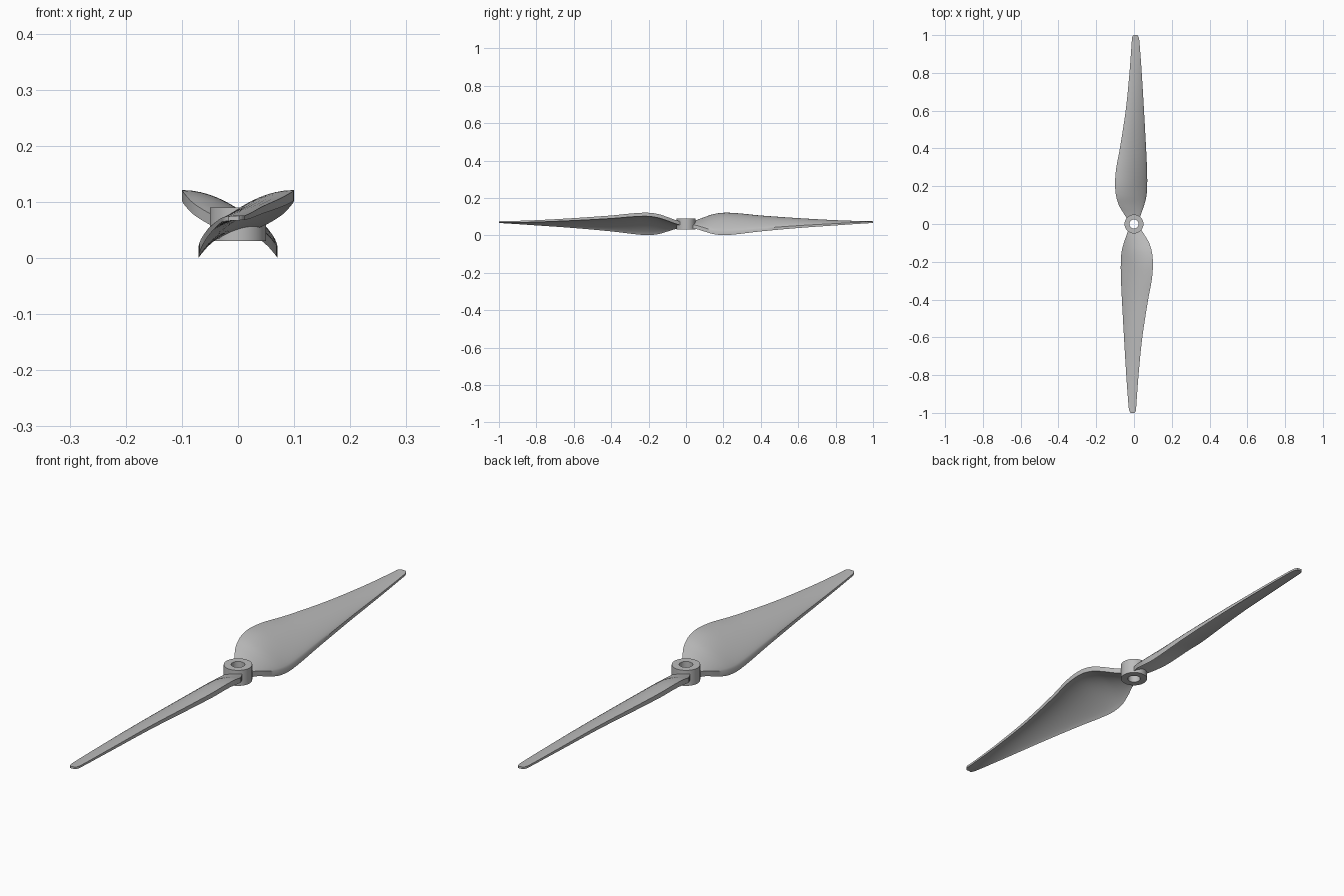
import bpy
import bmesh
import math
from mathutils import Vector

if "Cube" in bpy.data.objects:
    bpy.data.objects.remove(bpy.data.objects["Cube"], do_unlink=True)

# Single grey plastic colour
grey = bpy.data.materials.new("grey plastic")
colour = (0.5, 0.5, 0.5, 1.0)
grey.diffuse_color = colour
grey.use_nodes = True
grey.node_tree.nodes["Principled BSDF"].inputs["Base Color"].default_value = colour

# Blade stations: distance along blade, high edge x, low edge x,
# top of high edge, bottom of low edge, thickness
STATIONS = [
    (0.03, -0.038, 0.03, 0.074, 0.036, 0.02),
    (0.06, -0.057, 0.04, 0.083, 0.032, 0.02),
    (0.10, -0.08, 0.054, 0.098, 0.02, 0.02),
    (0.15, -0.095, 0.066, 0.114, 0.006, 0.02),
    (0.21, -0.1, 0.07, 0.121, 0.001, 0.019),
    (0.29, -0.095, 0.069, 0.117, 0.008, 0.018),
    (0.40, -0.075, 0.064, 0.106, 0.021, 0.016),
    (0.60, -0.044, 0.053, 0.092, 0.039, 0.013),
    (0.80, -0.024, 0.041, 0.081, 0.053, 0.01),
    (0.95, -0.013, 0.03, 0.076, 0.063, 0.008),
    (0.988, -0.01, 0.025, 0.076, 0.065, 0.008),
    (1.00, -0.002, 0.017, 0.075, 0.066, 0.008),
]
STEPS = 5
ACROSS = 14


def smooth_stations():
    """Pass a smooth curve through all station values."""
    rows = [Vector(s) for s in STATIONS]
    rows = [rows[0]] + rows + [rows[-1]]
    result = []
    for a, b, c, d in zip(rows, rows[1:], rows[2:], rows[3:]):
        for i in range(STEPS):
            t = i / STEPS
            result.append(b + (c - a) * (t / 2)
                          + (a * 2 - b * 5 + c * 4 - d) * (t * t / 2)
                          + (b * 3 - a - c * 3 + d) * (t ** 3 / 2))
    return result + [rows[-1]]


def section(station):
    """Closed loop of an arched blade section, top then underside."""
    y, high_x, low_x, high_z, low_z, thick = station
    top = []
    for i in range(ACROSS + 1):
        t = (i / ACROSS) ** 1.4
        x = low_x + (high_x - low_x) * t
        rise = math.sin(t * math.pi / 2) ** 0.8
        top.append(Vector((x, y, low_z + thick + (high_z - low_z - thick) * rise)))
    down = Vector((0, 0, thick))
    return top + [p - down for p in reversed(top)]


def add_object(name, bm):
    bmesh.ops.recalc_face_normals(bm, faces=bm.faces)
    mesh = bpy.data.meshes.new(name)
    bm.to_mesh(mesh)
    bm.free()
    mesh.materials.append(grey)
    obj = bpy.data.objects.new(name, mesh)
    bpy.context.collection.objects.link(obj)
    bpy.ops.object.select_all(action="DESELECT")
    obj.select_set(True)
    bpy.context.view_layer.objects.active = obj
    bpy.ops.object.shade_smooth_by_angle(angle=math.radians(35))
    return obj


def bridge(bm, first, second):
    for i in range(len(first)):
        j = (i + 1) % len(first)
        bm.faces.new((first[i], first[j], second[j], second[i]))


# Twisted, cambered blades, the second turned half way round
def build_blade(name, turn):
    bm = bmesh.new()
    loops = [[bm.verts.new((p.x * turn, p.y * turn, p.z)) for p in section(s)]
             for s in smooth_stations()]
    for first, second in zip(loops, loops[1:]):
        bridge(bm, first, second)
    # Close root and tip with strips
    for loop in (loops[0], loops[-1]):
        for i in range(ACROSS):
            bm.faces.new((loop[i], loop[i + 1], loop[-2 - i], loop[-1 - i]))
    return add_object(name, bm)


build_blade("back_blade", 1)
build_blade("front_blade", -1)

# Hub ring with a through hole
bm = bmesh.new()
SIDES = 48
rings = []
for radius, z in ((0.05, 0.03), (0.05, 0.09), (0.024, 0.09), (0.024, 0.03)):
    rings.append([bm.verts.new((radius * math.cos(math.tau * i / SIDES),
                                radius * math.sin(math.tau * i / SIDES), z))
                  for i in range(SIDES)])
for i in range(4):
    bridge(bm, rings[i], rings[(i + 1) % 4])
add_object("hub", bm)
